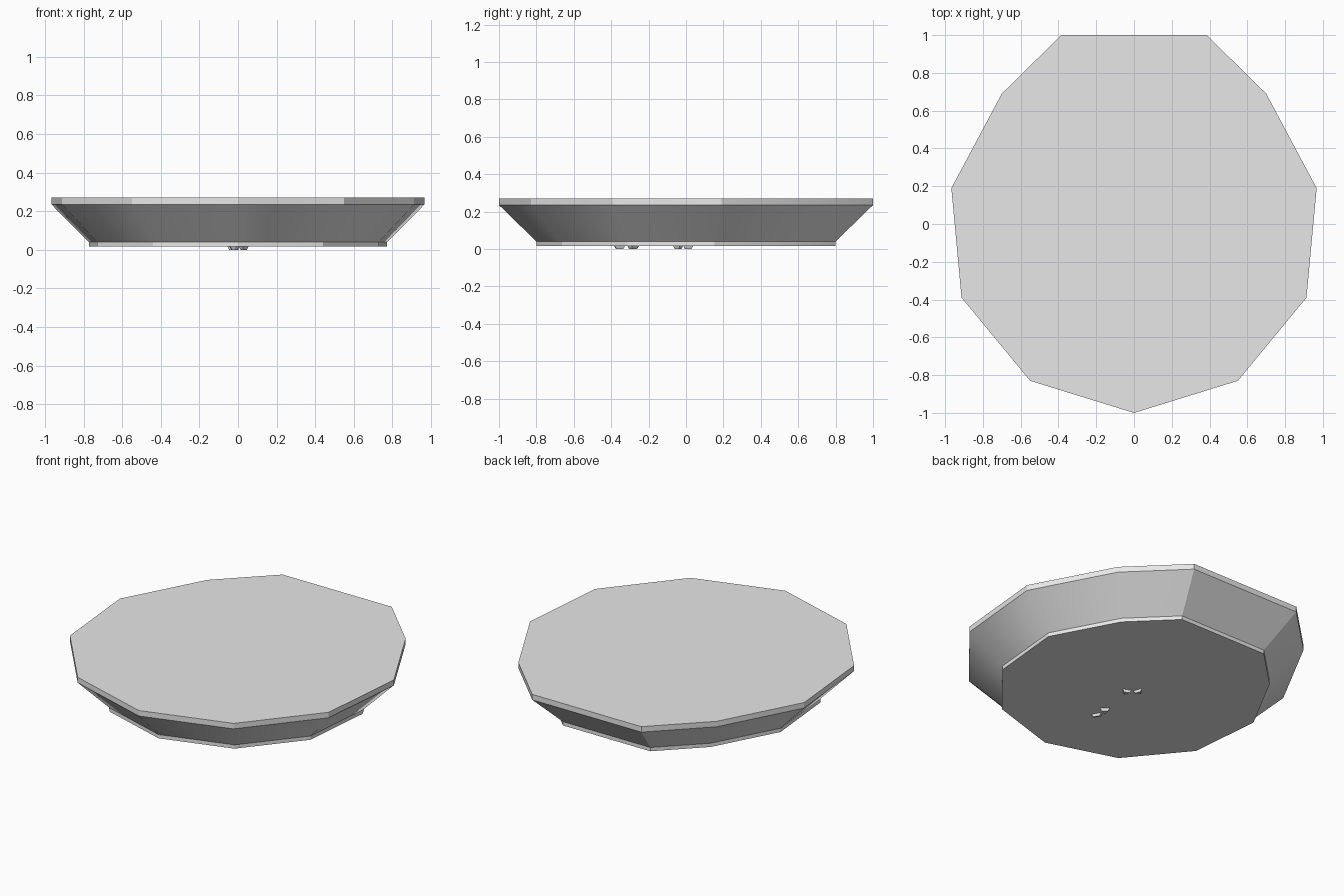
import bpy
import bmesh
import math

cube = bpy.data.objects.get("Cube")
if cube:
    bpy.data.objects.remove(cube, do_unlink=True)

# One plain grey for the whole model
grey = bpy.data.materials.new("plain_grey")
grey.use_nodes = True
colour = (0.8, 0.8, 0.8, 1)
grey.diffuse_color = colour
grey.node_tree.nodes["Principled BSDF"].inputs["Base Color"].default_value = colour


def loft(name, outline, levels):
    """Stack an outline at (height, scale about its middle) levels and cap both ends."""
    cx = sum(p[0] for p in outline) / len(outline)
    cy = sum(p[1] for p in outline) / len(outline)
    if name == "dish_body":
        cx = cy = 0
    bm = bmesh.new()
    rings = [[bm.verts.new((cx + (x - cx) * s, cy + (y - cy) * s, z)) for x, y in outline]
             for z, s in levels]
    n = len(outline)
    for low, high in zip(rings, rings[1:]):
        for i in range(n):
            j = (i + 1) % n
            bm.faces.new((low[i], low[j], high[j], high[i]))
    bm.faces.new(rings[0])
    bm.faces.new(rings[-1])
    bmesh.ops.recalc_face_normals(bm, faces=bm.faces)
    mesh = bpy.data.meshes.new(name)
    bm.to_mesh(mesh)
    bm.free()
    mesh.materials.append(grey)
    obj = bpy.data.objects.new(name, mesh)
    bpy.context.collection.objects.link(obj)
    return obj


# Eleven-sided body: base rim, flared wall, top rim
half = [(0.385, 1), (0.70, 0.69), (0.967, 0.19), (0.913, -0.39), (0.55, -0.83)]
outline = half + [(0, -1)] + [(-x, y) for x, y in reversed(half)]
base = 0.016
body = loft("dish_body", outline, [(base, 0.8), (0.04, 0.8), (0.235, 1), (0.27, 1)])
bpy.ops.object.select_all(action='DESELECT')
body.select_set(True)
bpy.context.view_layer.objects.active = body
bpy.ops.object.shade_smooth_by_angle(angle=math.radians(30))

# Small raised shapes under the base
stud = [(0, 0.65), (base + 0.002, 1)]
loft("base_wedge_front", [(0.005, -0.015), (0.055, -0.035), (0.025, -0.07)], stud)
loft("base_wedge_back", [(-0.005, -0.015), (-0.055, 0.005), (-0.025, 0.04)], stud)
loft("base_triangle", [(0.015, -0.29), (-0.045, -0.315), (-0.03, -0.25)], stud)
loft("base_bar", [(0.005, -0.38), (-0.01, -0.385), (-0.04, -0.33), (-0.025, -0.325)], stud)
